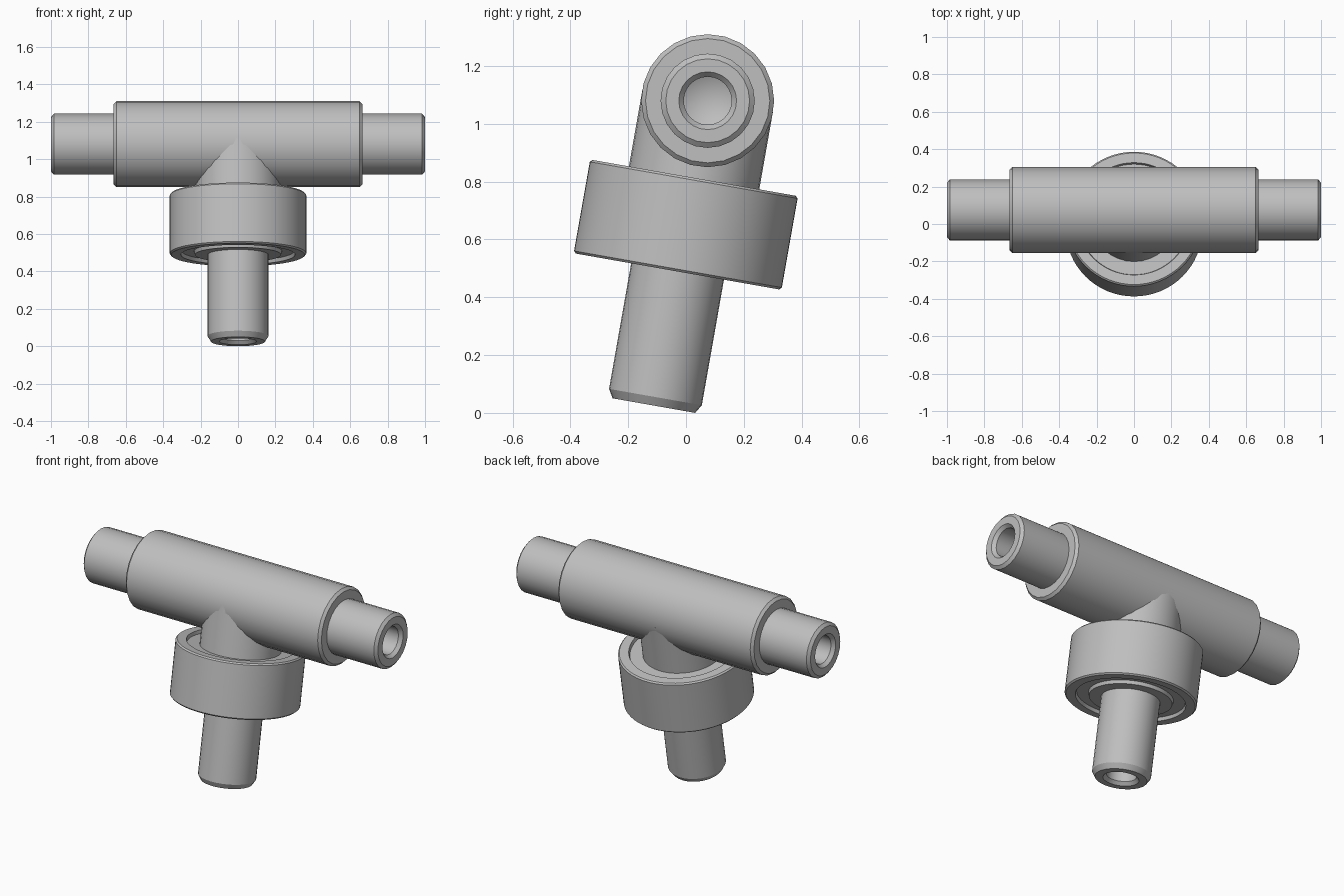
import bpy, bmesh, math
from mathutils import Matrix, Vector

cube = bpy.data.objects.get("Cube")
if cube:
    bpy.data.objects.remove(cube, do_unlink=True)

steel = bpy.data.materials.new("grey steel")
steel.use_nodes = True
grey = (0.52, 0.52, 0.52, 1)
steel.diffuse_color = grey
steel.node_tree.nodes["Principled BSDF"].inputs["Base Color"].default_value = grey

CENTRE = Vector((0, 0.075, 1.08))
TILT = math.radians(10)


def lathe(name, profile, direction, sides, closed=False):
    """Spin (radius, distance) points about an axis leaving CENTRE along direction."""
    bm = bmesh.new()
    turn = Vector((0, 0, 1)).rotation_difference(Vector(direction)).to_matrix().to_4x4()
    verts = [bm.verts.new((r, 0, s)) for r, s in profile]
    pairs = list(zip(verts, verts[1:] + verts[:1]))
    edges = [bm.edges.new(p) for p in (pairs if closed else pairs[:-1])]
    bmesh.ops.spin(bm, geom=verts + edges, axis=(0, 0, 1), cent=(0, 0, 0),
                   angle=math.tau, steps=sides, use_merge=True)
    bmesh.ops.remove_doubles(bm, verts=bm.verts, dist=0.0001)
    bmesh.ops.recalc_face_normals(bm, faces=bm.faces)
    bm.transform(Matrix.Translation(CENTRE) @ turn)
    mesh = bpy.data.meshes.new(name)
    bm.to_mesh(mesh)
    bm.free()
    mesh.materials.append(steel)
    ob = bpy.data.objects.new(name, mesh)
    bpy.context.collection.objects.link(ob)
    bpy.ops.object.select_all(action="DESELECT")
    ob.select_set(True)
    bpy.context.view_layer.objects.active = ob
    bpy.ops.object.shade_smooth_by_angle(angle=math.radians(25))
    return ob


def drilled_end(radius, length, chamfer_depth):
    """Chamfered shaft end with a countersunk centre hole and conical bottom."""
    return [(radius, length - chamfer_depth), (radius - 0.018, length),
            (0.1, length), (0.083, length - 0.02),
            (0.083, length - 0.16), (0, length - 0.2)]


# Cross bar with a stepped, drilled journal at both ends
half_bar = [(0.215, 0.665), (0.23, 0.65)]
right_end = drilled_end(0.163, 1.0, 0.015)
half = [(0.23, 0.65), (0.215, 0.665), (0.163, 0.665)] + right_end
bar = [(r, -s) for r, s in reversed(half)] + half
lathe("cross_bar", bar, (1, 0, 0), 24)

# Tilted stem: wide neck meeting the bar, shoulder, then a drilled shaft
down = (0, -math.sin(TILT), -math.cos(TILT))
stem = [(0, 0), (0.229, 0), (0.229, 0.29), (0.163, 0.29)]
lathe("stem", stem + drilled_end(0.163, 1.071, 0.03), down, 32)

# Bearing ring with a shallow recess between its races on each face
top, bottom, step, bevel = 0.271, 0.6, 0.02, 0.008
upper = [(0.163, top + step), (0.235, top + step), (0.3, top + step),
         (0.305, top), (0.365 - bevel, top), (0.365, top + bevel)]
lower = [(0.365, bottom - bevel), (0.365 - bevel, bottom), (0.305, bottom),
         (0.3, bottom - step), (0.235, bottom - step), (0.23, bottom), (0.163, bottom)]
lathe("bearing_ring", upper + lower, down, 64, closed=True)
